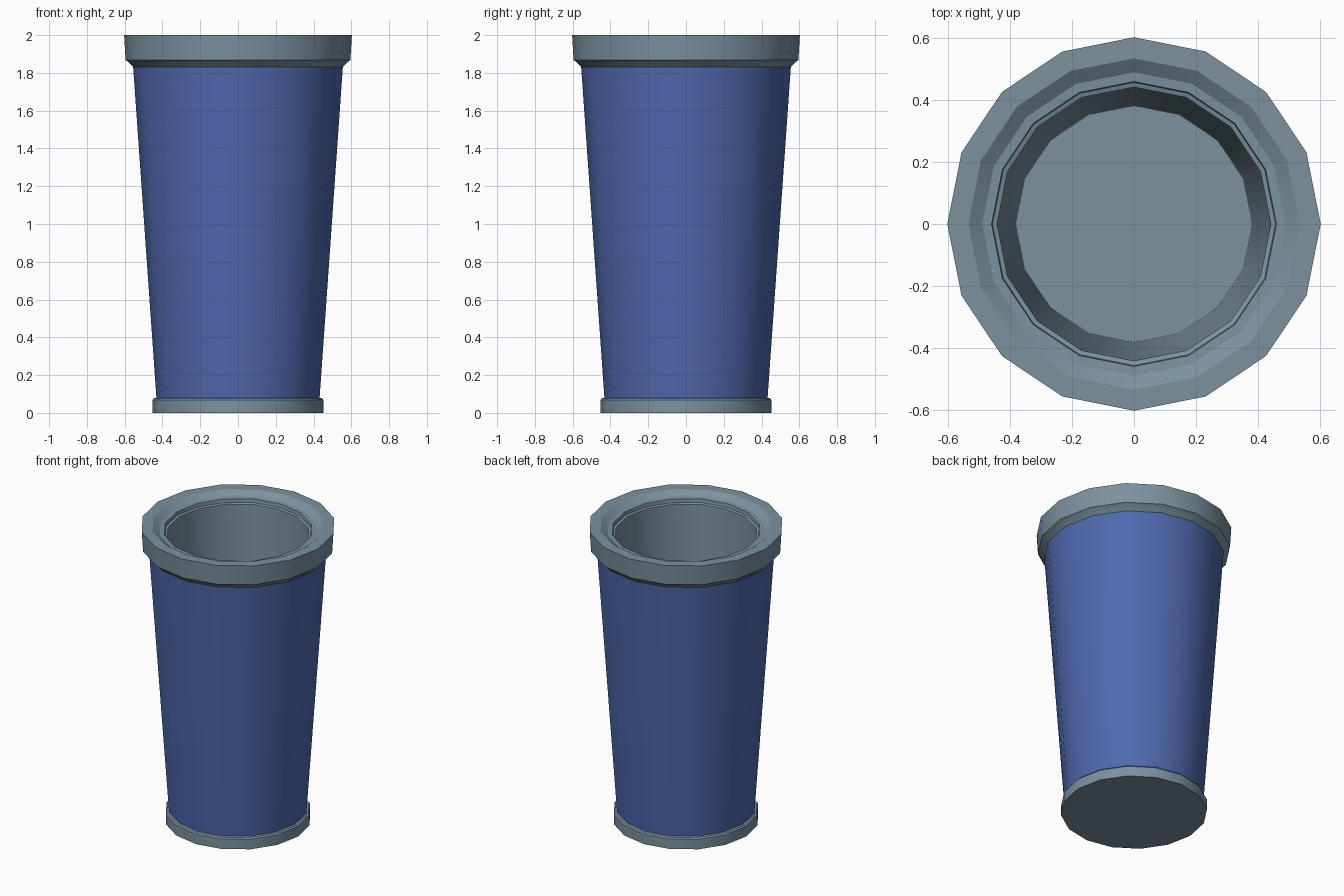
import bpy, bmesh, math

if "Cube" in bpy.data.objects:
    bpy.data.objects.remove(bpy.data.objects["Cube"])

SIDES = 16


def material(name, rgb):
    m = bpy.data.materials.new(name)
    m.diffuse_color = (*rgb, 1)
    m.use_nodes = True
    m.node_tree.nodes["Principled BSDF"].inputs["Base Color"].default_value = m.diffuse_color
    return m


grey = material("steel grey", (0.20, 0.285, 0.345))
blue = material("deep blue", (0.078, 0.14, 0.42))


def lathe(name, profile, mat):
    """Spin (radius, z) points around z; radius 0 closes to a cap."""
    bm = bmesh.new()
    rings = []
    for r, z in profile:
        rings.append([bm.verts.new((r * math.cos(2 * math.pi * i / SIDES),
                                    r * math.sin(2 * math.pi * i / SIDES), z))
                      for i in range(SIDES)] if r > 0 else None)
    for a, b in zip(rings, rings[1:]):
        if a is None:
            bm.faces.new(b[::-1])
        elif b is None:
            bm.faces.new(a)
        else:
            for i in range(SIDES):
                j = (i + 1) % SIDES
                bm.faces.new((a[i], a[j], b[j], b[i]))
    me = bpy.data.meshes.new(name)
    bm.to_mesh(me)
    bm.free()
    me.materials.append(mat)
    ob = bpy.data.objects.new(name, me)
    bpy.context.collection.objects.link(ob)
    bpy.ops.object.select_all(action='DESELECT')
    ob.select_set(True)
    bpy.context.view_layer.objects.active = ob
    bpy.ops.object.shade_smooth_by_angle(angle=math.radians(30))


# Foot ring with closed bottom
lathe("base", [(0, 0), (0.452, 0), (0.452, 0.068), (0.445, 0.077), (0.43, 0.08)], grey)

# Tapered outer wall
lathe("body", [(0.432, 0.08), (0.555, 1.83)], blue)

# Rim: outer collar, flat top, dished step to the opening
lathe("rim", [(0.553, 1.83), (0.58, 1.858), (0.595, 1.868), (0.603, 2.0),
              (0.535, 2.0), (0.49, 1.97), (0.46, 1.968), (0.457, 1.945),
              (0.442, 1.94)], grey)

# Inner wall and floor
lathe("lining", [(0.442, 1.94), (0.382, 0.03), (0, 0.03)], grey)
